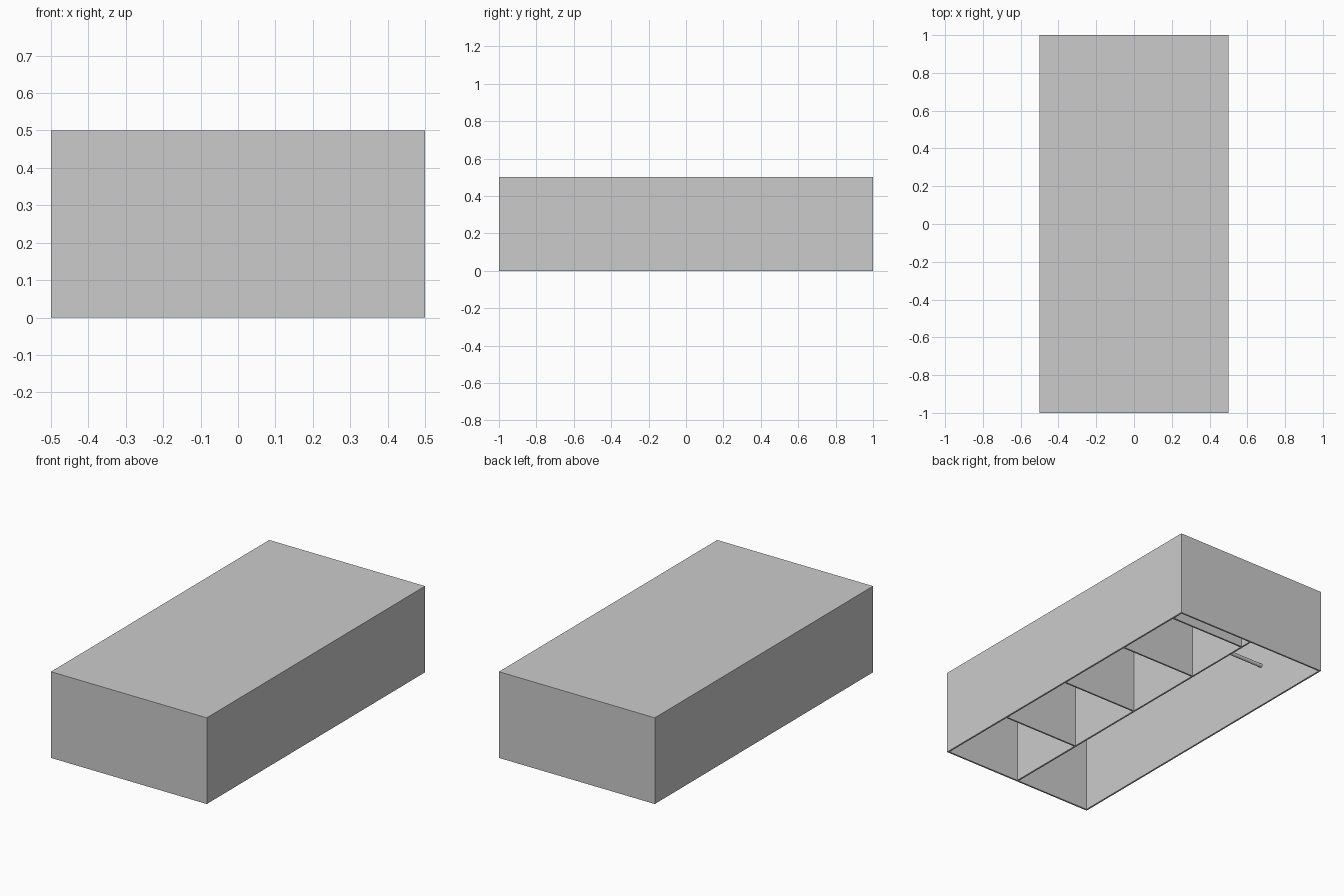
import bpy
import math

if "Cube" in bpy.data.objects:
    bpy.data.objects.remove(bpy.data.objects["Cube"], do_unlink=True)

WIDTH, LENGTH, HEIGHT, WALL = 1.0, 2.0, 0.5, 0.01

# Single plain grey
grey = bpy.data.materials.new("plain grey")
grey.use_nodes = True
colour = (0.6, 0.6, 0.6, 1)
grey.diffuse_color = colour
grey.node_tree.nodes["Principled BSDF"].inputs["Base Color"].default_value = colour


def panel(name, low, high):
    """Axis-aligned board between two corners."""
    centre = [(a + b) / 2 for a, b in zip(low, high)]
    bpy.ops.mesh.primitive_cube_add(size=1, location=centre)
    board = bpy.context.object
    board.name = name
    board.scale = [b - a for a, b in zip(low, high)]
    bpy.ops.object.transform_apply(location=False, rotation=False, scale=True)
    board.data.materials.append(grey)
    return board


half_w, half_l = WIDTH / 2, LENGTH / 2
inner_w, inner_l, ceiling = half_w - WALL, half_l - WALL, HEIGHT - WALL

# Outer case, open underneath
panel("top_panel", (-half_w, -half_l, ceiling), (half_w, half_l, HEIGHT))
panel("left_wall", (inner_w, -half_l, 0), (half_w, half_l, ceiling))
panel("right_wall", (-half_w, -half_l, 0), (-inner_w, half_l, ceiling))
panel("front_wall", (-inner_w, -half_l, 0), (inner_w, -inner_l, ceiling))
panel("back_wall", (-inner_w, inner_l, 0), (inner_w, half_l, ceiling))

# Lengthwise divider and the cross partitions on one side of it
t = WALL / 2
panel("centre_divider", (-t, -inner_l, 0), (t, inner_l, ceiling))
for i, y in enumerate((-0.5, 0, 0.5, 0.92)):
    panel(f"cross_partition_{i + 1}", (t, y - t, 0), (inner_w, y + t, ceiling))

# Rail across the open compartment
bpy.ops.mesh.primitive_cylinder_add(
    vertices=24, radius=0.011, depth=inner_w - t,
    location=(-(inner_w + t) / 2, 0.5, 0.25), rotation=(0, math.pi / 2, 0))
rail = bpy.context.object
rail.name = "hanging_rail"
rail.data.materials.append(grey)
bpy.ops.object.shade_smooth_by_angle()
